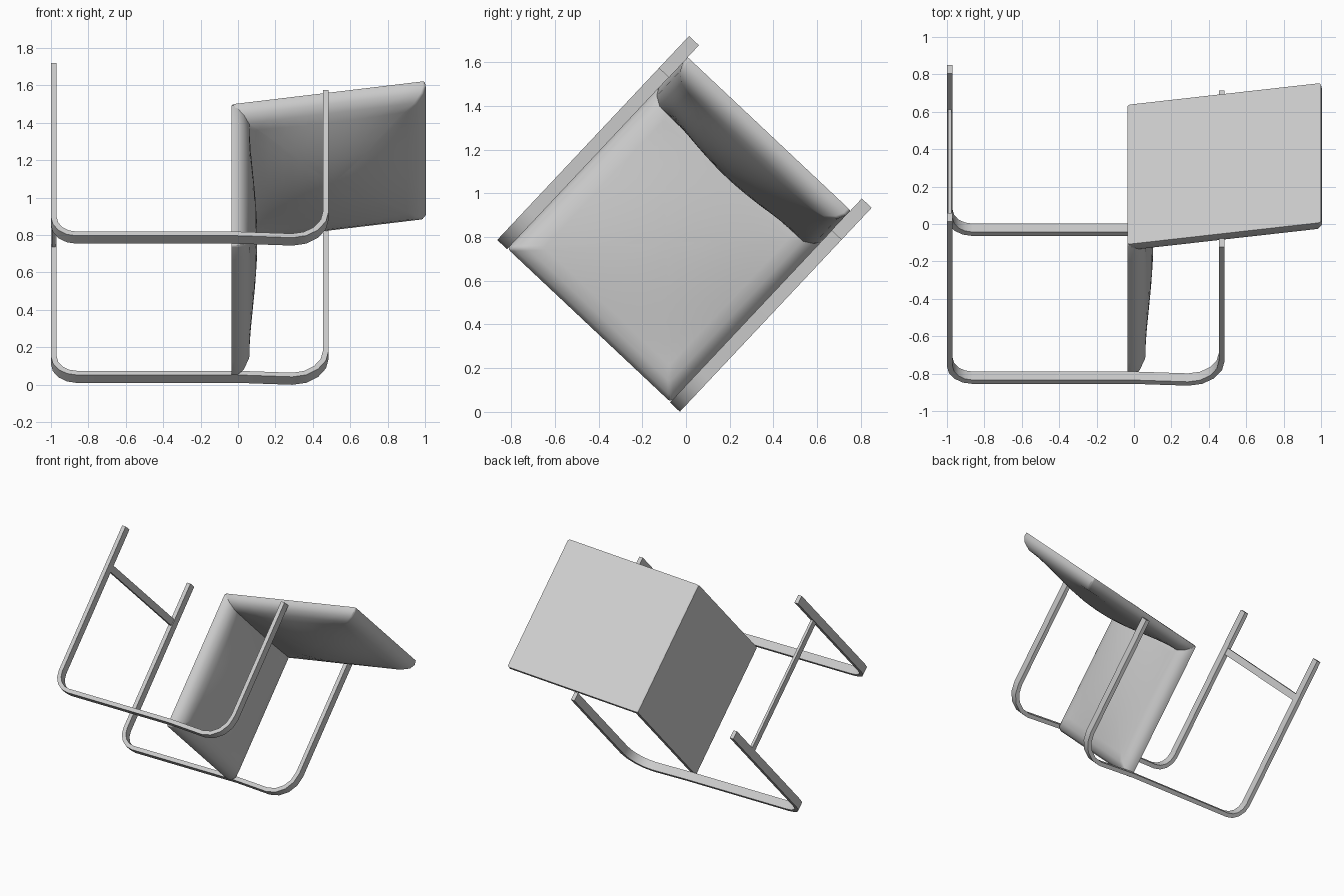
import bpy, bmesh, math
from mathutils import Matrix, Vector

cube = bpy.data.objects.get("Cube")
if cube:
    bpy.data.objects.remove(cube)

grey = bpy.data.materials.new("light_grey")
grey.use_nodes = True
colour = (0.6, 0.6, 0.6, 1)
grey.diffuse_color = colour
grey.node_tree.nodes["Principled BSDF"].inputs["Base Color"].default_value = colour

# Chair space: x = across, y = towards the rear, z = chair's up.
# The chair lies tipped over, so its up axis is world x.
TILT = math.radians(46.75)
across = Vector((0, math.sin(TILT), -math.cos(TILT)))
rear = Vector((0, math.cos(TILT), math.sin(TILT)))
up = Vector((1, 0, 0))
TIPPED = Matrix.Translation((0, -0.003, 0.864)) @ Matrix((across, rear, up)).transposed().to_4x4()


def finish(name, bm, local=Matrix()):
    bmesh.ops.recalc_face_normals(bm, faces=bm.faces)
    mesh = bpy.data.meshes.new(name)
    bm.to_mesh(mesh)
    bm.free()
    mesh.materials.append(grey)
    obj = bpy.data.objects.new(name, mesh)
    bpy.context.collection.objects.link(obj)
    obj.matrix_world = TIPPED @ local
    bpy.ops.object.select_all(action='DESELECT')
    obj.select_set(True)
    bpy.context.view_layer.objects.active = obj
    bpy.ops.object.shade_smooth_by_angle(angle=math.radians(35))


def bridge(bm, rings):
    n = len(rings[0])
    for r0, r1 in zip(rings, rings[1:]):
        for i in range(n):
            j = (i + 1) % n
            bm.faces.new((r0[i], r0[j], r1[j], r1[i]))


def rounded_rect(hw, hl, r=0.016, corner=4, side=10):
    """Outline of a rounded rectangle with subdivided sides."""
    pts = []
    for k, (sx, sy) in enumerate(((1, 1), (-1, 1), (-1, -1), (1, -1))):
        for i in range(corner + 1):
            a = (k + i / corner) * math.pi / 2
            pts.append(Vector((sx * (hw - r) + r * math.cos(a), sy * (hl - r) + r * math.sin(a))))
    out = []
    for i, p in enumerate(pts):
        q = pts[(i + 1) % len(pts)]
        steps = side if (q - p).length > 0.2 else 1
        out += [p.lerp(q, s / steps) for s in range(steps)]
    return out


def cushion(name, hw, hl, rim, bulge, local):
    """Flat-backed pad: rim is (inset, height) pairs, then a domed face."""
    bm = bmesh.new()
    rings = []
    for inset, h in rim:
        rings.append([bm.verts.new((p.x, p.y, h))
                      for p in rounded_rect(hw - inset, hl - inset)])
    inset, top = rim[-1]
    w, l = hw - inset, hl - inset
    for k in (0.88, 0.74, 0.58, 0.4, 0.2):
        ring = []
        for p in rounded_rect(w, l):
            x, y = p * k
            h = top + bulge * (1 - (x / w) ** 2) * (1 - (y / l) ** 2)
            ring.append(bm.verts.new((x, y, h)))
        rings.append(ring)
    bridge(bm, rings)
    bm.faces.new(rings[0])
    # dome centre
    tip = bm.verts.new((0, 0, top + bulge))
    last = rings[-1]
    for i, v in enumerate(last):
        bm.faces.new((v, last[(i + 1) % len(last)], tip))
    finish(name, bm, local)


# Seat pad, flat underneath
cushion("seat", 0.512, 0.518, ((0, 0), (0, 0.03), (0.02, 0.065), (0.065, 0.095)),
        0.043, Matrix.Translation((0, -0.126, -0.035)))

# Backrest pad, leaning to the rear, rising from the seat's rear edge
low, high = Vector((0, 0.39, -0.035)), Vector((0, 0.56, 1.0))
rise = (high - low).normalized()
side = Vector((1, 0, 0))
basis = Matrix((side, rise, side.cross(rise))).transposed().to_4x4()
cushion("backrest", 0.512, (high - low).length / 2,
        ((0, 0), (0, 0.03), (0.018, 0.065), (0.06, 0.095)), 0.085,
        Matrix.Translation((low + high) / 2) @ basis)


def arc(cy, cz, r, start, steps=4):
    """Quarter turn, clockwise seen with y right and z up."""
    return [Vector((cy + r * math.cos(a), cz + r * math.sin(a)))
            for a in (math.radians(start - 90 * i / steps) for i in range(steps + 1))]


# Side frames: floor runner, front leg and armrest bent from one flat bar
path = [Vector((0.635, -0.985))]
path += arc(-0.495, -0.862, 0.123, 270)
path += [Vector((-0.618, 0.0))]
path += arc(-0.452, 0.29, 0.18, 180)
path += [Vector((0.435, 0.47))]


def flat_bar(name, x, width=0.062, thick=0.03):
    bm = bmesh.new()
    rings = []
    for i, p in enumerate(path):
        before = (p - path[i - 1]).normalized() if i else None
        after = (path[i + 1] - p).normalized() if i < len(path) - 1 else before
        before = before or after
        t = (before + after).normalized()
        off = Vector((-t.y, t.x)) * (thick / 2 / max(t.dot(after), 0.5))
        rings.append([bm.verts.new((x + sx * width / 2, p.x + so * off.x, p.y + so * off.y))
                      for sx, so in ((-1, -1), (1, -1), (1, 1), (-1, 1))])
    bridge(bm, rings)
    bm.faces.new(rings[0])
    bm.faces.new(rings[-1])
    finish(name, bm)


for label, sign in (("upper", -1), ("lower", 1)):
    flat_bar(label + "_side_frame", sign * 0.543)

# Crossbar joining the two floor runners
bm = bmesh.new()
bmesh.ops.create_cube(bm, size=1, matrix=Matrix.Diagonal((1.03, 0.05, 0.02, 1)))
finish("floor_crossbar", bm, Matrix.Translation((0, 0.33, -0.985)))
